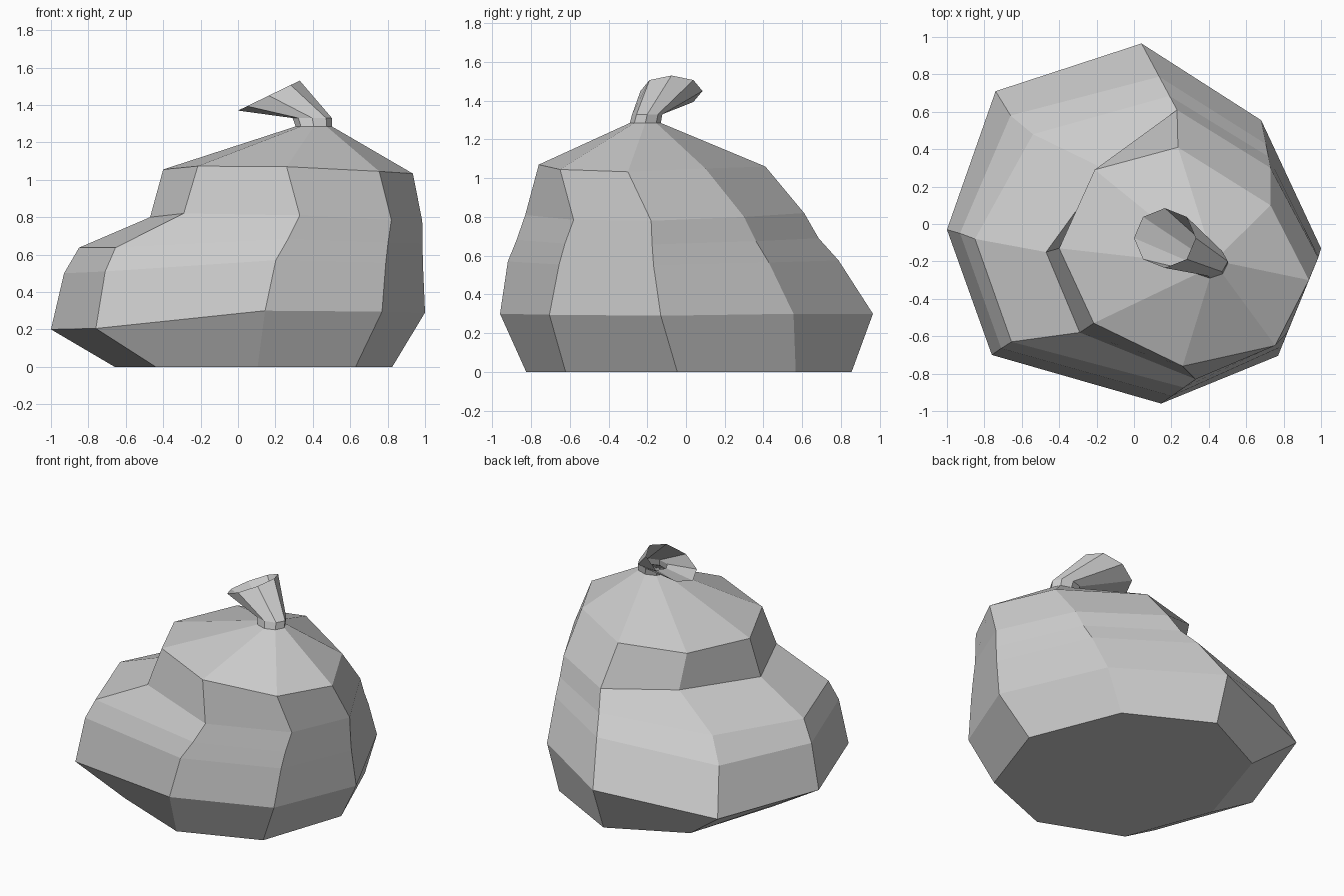
import bpy
from math import cos, sin, pi
from mathutils import Vector

if "Cube" in bpy.data.objects:
    bpy.data.objects.remove(bpy.data.objects["Cube"])

N = 8  # sides; columns run counter-clockwise starting from the left (-x)


def oval(center, u, v):
    """Skewed, tilted eight-sided ring: center + cos*u + sin*v."""
    c, u, v = Vector(center), Vector(u), Vector(v)
    return [c + u * cos(pi + 2 * pi * i / N) + v * sin(pi + 2 * pi * i / N)
            for i in range(N)]


def blend(a, b, flat, up):
    """Ring between a and b: per-column horizontal and common vertical factor."""
    out = []
    for p, q, t in zip(a, b, flat):
        r = p.lerp(q, t)
        r.z = p.z + (q.z - p.z) * up
        out.append(r)
    return out


def adjust(ring, **points):
    """Pull single points of a ring to a dent or bulge, e.g. p5=(x, y, z)."""
    for key, co in points.items():
        ring[int(key[1:])] = Vector(co)
    return ring


def loft(name, rings, cap=False):
    verts = [p for ring in rings for p in ring]
    faces = [(r * N + i, r * N + (i + 1) % N, (r + 1) * N + (i + 1) % N, (r + 1) * N + i)
             for r in range(len(rings) - 1) for i in range(N)]
    if cap:
        faces.append(tuple(reversed(range(N))))
    mesh = bpy.data.meshes.new(name)
    mesh.from_pydata(verts, [], faces)
    mesh.update()
    obj = bpy.data.objects.new(name, mesh)
    bpy.context.collection.objects.link(obj)
    return obj


# Sack: flat base, wide belly, slumped fold, shoulder, gathered neck
base = adjust(oval((.07, .015, 0), (.755, -.06, 0), (-.035, .84, 0)),
              p0=(-.66, -.02, 0), p1=(-.44, -.61, 0), p7=(-.46, .61, 0))
belly = [Vector(p) for p in (
    (-1, -.03, .2), (-.76, -.70, .205), (.145, -.96, .3), (.77, -.705, .295),
    (1, -.13, .29), (.68, .555, .3), (.04, .965, .3), (-.74, .71, .21))]
fold = [Vector(p) for p in (
    (-.47, -.15, .8), (-.29, -.58, .82), (.33, -.83, .81), (.82, -.58, .785),
    (.985, -.18, .78), (.73, .30, .8), (.23, .61, .82), (-.15, .29, .79))]
low = adjust(blend(belly, fold, (.13, .1, .31, .4, .75, .5, .5, .1), .53),
             p0=(-.93, -.05, .5), p1=(-.71, -.665, .51), p7=(-.66, .58, .51))
mid = adjust(blend(belly, fold, (.28, .2, .66, .64, .9, .76, .79, .15), .75),
             p0=(-.85, -.08, .637), p1=(-.655, -.63, .637), p7=(-.54, .48, .65))
shoulder = adjust(oval((.255, -.175, 1.06), (.67, -.1, -.01), (-.02, .585, 0)),
                  p0=(-.40, -.13, 1.055), p1=(-.215, -.53, 1.073),
                  p2=(.26, -.76, 1.07), p3=(.755, -.65, 1.045),
                  p4=(.935, -.30, 1.033), p5=(.73, .10, 1.05), p7=(-.21, .29, 1.06))
neck = oval((.405, -.21, 1.285), (.097, 0, 0), (0, .08, 0))
loft("bag_body", [base, belly, low, mid, fold, shoulder, neck], cap=True)

# Gathered top: short tie band, then an open flared end leaning back to the left
tie = oval((.397, -.2, 1.33), (.105, 0, 0), (0, .078, 0))
rim = oval((.165, -.075, 1.45), (.165, 0, .08), (0, .16, 0))
loft("bag_top", [neck, tie, rim])
